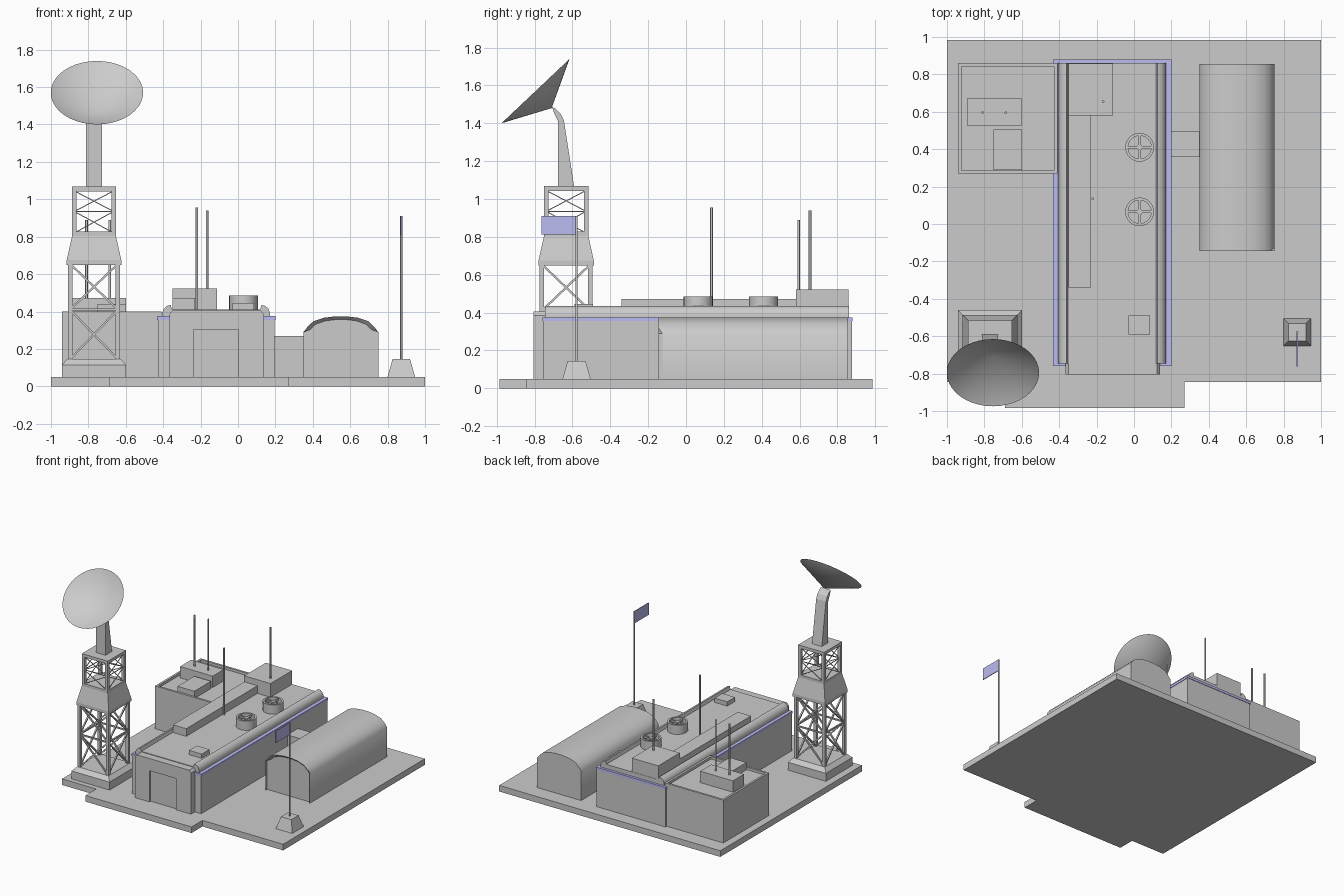
import bpy, bmesh, math
from mathutils import Vector

if "Cube" in bpy.data.objects:
    bpy.data.objects.remove(bpy.data.objects["Cube"])

blue = bpy.data.materials.new("blue_trim")
blue.diffuse_color = (0.5, 0.5, 0.88, 1)
blue.use_nodes = True
blue.node_tree.nodes["Principled BSDF"].inputs["Base Color"].default_value = blue.diffuse_color


def finish(name, bm, mat=None, smooth=None, fix=True):
    if fix:
        bmesh.ops.recalc_face_normals(bm, faces=bm.faces)
    me = bpy.data.meshes.new(name)
    bm.to_mesh(me)
    bm.free()
    ob = bpy.data.objects.new(name, me)
    bpy.context.collection.objects.link(ob)
    if mat:
        me.materials.append(mat)
    if smooth:
        bpy.ops.object.select_all(action='DESELECT')
        ob.select_set(True)
        bpy.context.view_layer.objects.active = ob
        bpy.ops.object.shade_smooth_by_angle(angle=math.radians(smooth))
    return ob


def loft(bm, rings):
    """Skin closed rings of equal length and cap both ends."""
    vs = [[bm.verts.new(p) for p in r] for r in rings]
    n = len(vs[0])
    for a, b in zip(vs, vs[1:]):
        for i in range(n):
            j = (i + 1) % n
            bm.faces.new((a[i], a[j], b[j], b[i]))
    bm.faces.new(vs[0])
    bm.faces.new(vs[-1])


def rings(name, rs, mat=None, smooth=None):
    bm = bmesh.new()
    loft(bm, rs)
    return finish(name, bm, mat, smooth)


def rect(x0, x1, y0, y1, z):
    return [(x0, y0, z), (x1, y0, z), (x1, y1, z), (x0, y1, z)]


def square(c, h, z):
    return rect(c[0] - h, c[0] + h, c[1] - h, c[1] + h, z)


def box(name, x0, x1, y0, y1, z0, z1, mat=None):
    return rings(name, [rect(x0, x1, y0, y1, z0), rect(x0, x1, y0, y1, z1)], mat)


def along_y(name, pts, y0, y1, smooth=None):
    return rings(name, [[(x, y, z) for x, z in pts] for y in (y0, y1)], None, smooth)


def circle(c, r, z, n):
    return [(c[0] + r * math.cos(2 * math.pi * i / n),
             c[1] + r * math.sin(2 * math.pi * i / n), z) for i in range(n)]


def pole(name, c, r, z0, z1):
    return rings(name, [circle(c, r, z0, 8), circle(c, r, z1, 8)], None, 50)


def beam(bm, a, b, w):
    """Square bar from a to b."""
    a, b = Vector(a), Vector(b)
    d = (b - a).normalized()
    u = d.cross((0, 0, 1) if abs(d.z) < 0.9 else (1, 0, 0)).normalized() * w / 2
    v = d.cross(u)
    loft(bm, [[p + u + v, p - u + v, p - u - v, p + u - v] for p in (a, b)])


# Ground slab with a front apron
slab = [(-1, -.845), (-.69, -.845), (-.69, -.985), (.27, -.985), (.27, -.845),
        (1, -.845), (1, .985), (-1, .985)]
rings("ground_slab", [[(x, y, z) for x, y in slab] for z in (0, .05)])

# Main building: walls, coloured band, roof with rolled edges
box("main_walls", -.428, .196, -.755, .876, .05, .355)
box("colour_band", -.432, .2, -.758, .88, .355, .375, blue)
half = [(.288, .375), (.288, .395), (.279, .415), (.263, .43), (.243, .435), (.235, .41)]
mid = -.117
roof = [(mid + x, z) for x, z in half] + [(mid - x, z) for x, z in reversed(half)]
along_y("main_roof", roof, -.745, .86, 35)

# Entrance porch with recessed door
porch = [(-.367, .05), (-.367, .385), (-.35, .405), (.122, .405), (.139, .385), (.139, .05),
         (.003, .05), (.003, .305), (-.237, .305), (-.237, .05)]
along_y("entrance_porch", porch, -.805, -.735)
box("entrance_door", -.237, .003, -.79, -.75, .05, .305)

# Roof equipment
box("roof_plant_room", -.35, -.112, .58, .858, .4, .522)
box("roof_duct", -.35, -.23, -.34, .58, .4, .473)
box("roof_hatch", -.03, .085, -.59, -.49, .4, .445)
for k, y in enumerate((.41, .065)):
    c = (.03, y)
    n = 24
    rings(f"fan_housing_{k}", [circle(c, .077, .4, n), circle(c, .077, .485, n),
                               circle(c, .062, .485, n), circle(c, .062, .44, n)], None, 35)
    bm = bmesh.new()
    loft(bm, [circle(c, .016, .44, 12), circle(c, .016, .48, 12)])
    for i in range(4):
        a = i * math.pi / 2
        beam(bm, (c[0], c[1], .472), (c[0] + .064 * math.cos(a), c[1] + .064 * math.sin(a), .472), .014)
    finish(f"fan_blades_{k}", bm)

# Annex with parapet
o = (-.94, -.41, .27, .86)
i = (-.923, -.427, .287, .843)
rings("annex", [rect(*o, .05), rect(*o, .4), rect(*i, .4), rect(*i, .38)])
box("annex_unit_large", -.893, -.598, .527, .67, .38, .473)
box("annex_unit_small", -.75, -.598, .29, .505, .38, .44)

# Antennas
for k, (x, y, z0, z1) in enumerate([(-.81, .595, .47, .89), (-.686, .595, .47, .89),
                                    (-.165, .655, .52, .94), (-.22, .135, .41, .955)]):
    pole(f"antenna_{k}", (x, y), .007, z0, z1)

# Round-roofed hut, front wall set back under the roof rim
hp = [(.2, .05), (.2, .29), (.177, .32), (.147, .348), (.09, .367), (.03, .374)]
hp = hp + [(-x, z) for x, z in reversed(hp)]
outer = lambda y: [(.55 + x, y, z) for x, z in hp]
inner = [(.55 + x * (1 if z < .3 else .93), -.125, z if z < .3 else z - .017) for x, z in hp]
rings("round_hut", [inner, outer(-.145), outer(.855)], None, 38)
box("hut_passage", .19, .36, .358, .495, .05, .27)

# Tower plinth, solid collar and top plate
T = (-.77, -.633)
rings("tower_plinth", [square(T, .172, .05), square(T, .172, .115), square(T, .142, .147)])
rings("tower_collar", [square(T, .146, .65), square(T, .146, .675), square(T, .117, .805), square(T, .117, .828)])
rings("tower_top", [square(T, .117, 1.043), square(T, .117, 1.068)])


def lattice(name, h, leg, brace, levels):
    bm = bmesh.new()
    k = h - leg / 2
    q = [(T[0] + sx * k, T[1] + sy * k) for sx, sy in ((-1, -1), (1, -1), (1, 1), (-1, 1))]
    for n in range(4):
        a, b = q[n], q[(n + 1) % 4]
        beam(bm, (*a, levels[0]), (*a, levels[-1]), leg)
        for z0, z1 in zip(levels, levels[1:]):
            beam(bm, (*a, z0), (*b, z1), brace)
            beam(bm, (*a, z1), (*b, z0), brace)
        beam(bm, (*a, levels[1]), (*b, levels[1]), brace)
    finish(name, bm)


lattice("tower_lower_frame", .14, .024, .011, (.145, .41, .655))
lattice("tower_upper_frame", .117, .024, .005, (.82, .935, 1.045))

# Dish mast, bent forward at the top
mast = [(-.675, 1.06), (-.59, 1.06), (-.645, 1.415), (-.662, 1.45), (-.69, 1.478),
        (-.708, 1.486), (-.695, 1.45), (-.675, 1.41)]
rings("dish_mast", [[(x, y, z) for y, z in mast] for x in (-.814, -.726)])

# Conical dish: one open sheet facing forward and up
bm = bmesh.new()
centre = Vector((-.754, -.795, 1.57))
n = Vector((0, -.687, .727))
u, v = Vector((1, 0, 0)), Vector((0, .727, .687))
apex = bm.verts.new(centre - n * .124)
rim = [bm.verts.new(centre + .247 * (u * math.cos(t) + v * math.sin(t)))
       for t in (2 * math.pi * k / 40 for k in range(40))]
for k in range(40):
    f = bm.faces.new((apex, rim[k], rim[(k + 1) % 40]))
    f.normal_update()
    if f.normal.dot(n) < 0:
        f.normal_flip()
finish("dish", bm, None, 40, False)

# Flagpole
P = (.873, -.578)
rings("flagpole_base", [square(P, .074, .05), square(P, .047, .145)])
pole("flagpole", P, .006, .14, .91)
box("flag", .87, .876, -.762, -.578, .812, .91, blue)
